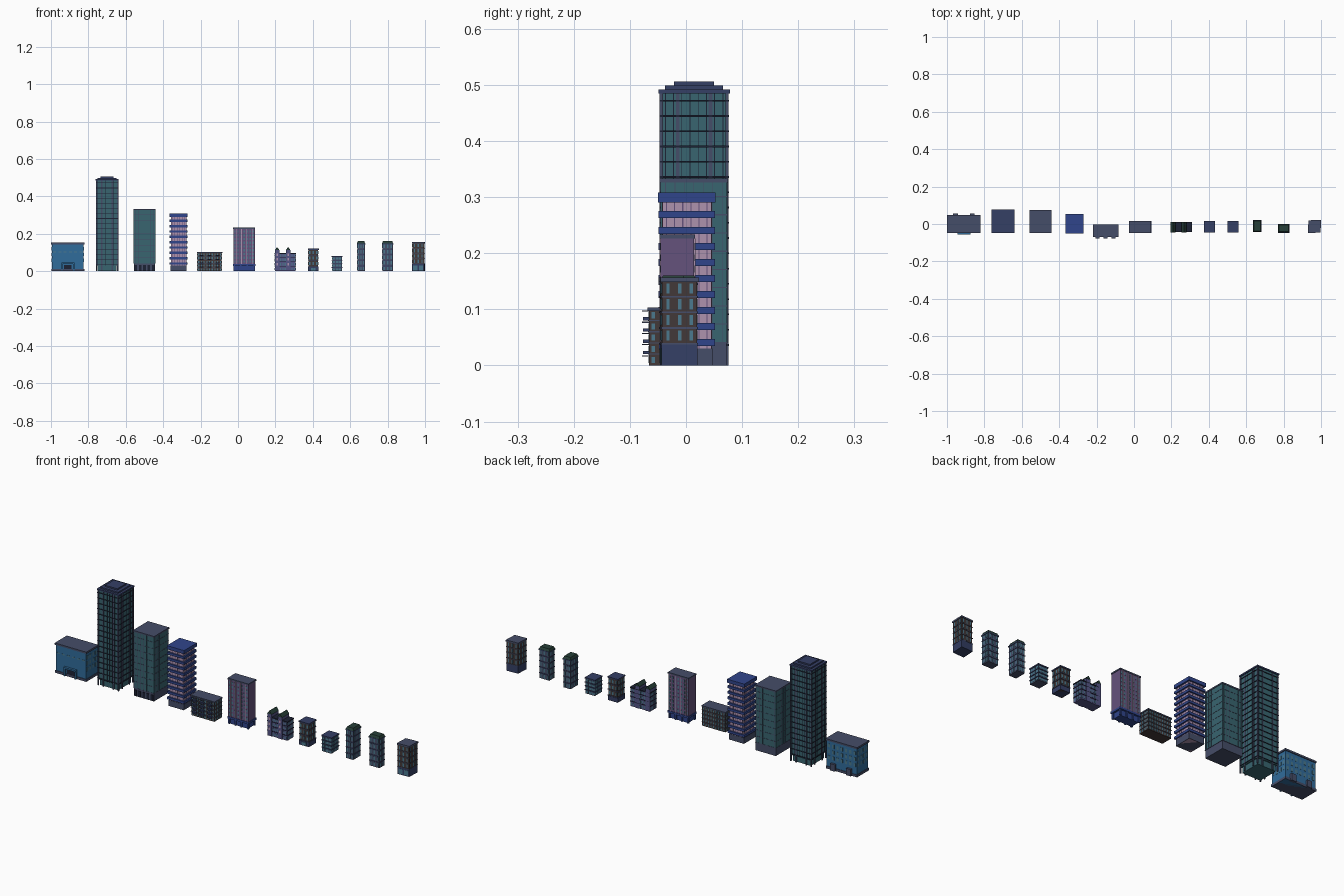
import bpy, bmesh

if "Cube" in bpy.data.objects:
    bpy.data.objects.remove(bpy.data.objects["Cube"])

mats = {}
COL = dict(teal=(.04, .13, .16), navy=(.035, .05, .13), slate=(.06, .075, .14), blue=(.03, .15, .33),
           royal=(.03, .06, .26), pink=(.42, .29, .42), purple=(.13, .085, .2), brown=(.055, .04, .04),
           dark=(.012, .016, .035), glass=(.07, .19, .27), green=(.02, .05, .04), violet=(.09, .09, .24))


def make(name, color, boxes):
    """One object from boxes (x0, x1, y0, y1, z0, z1[, top inset x, top inset y])."""
    bm = bmesh.new()
    for b in boxes:
        x0, x1, y0, y1, z0, z1 = b[:6]
        tx, ty = b[6:] if len(b) > 6 else (0, 0)
        v = [bm.verts.new(p) for p in (
            (x0, y0, z0), (x1, y0, z0), (x1, y1, z0), (x0, y1, z0),
            (x0 + tx, y0 + ty, z1), (x1 - tx, y0 + ty, z1), (x1 - tx, y1 - ty, z1), (x0 + tx, y1 - ty, z1))]
        for f in ((3, 2, 1, 0), (4, 5, 6, 7), (0, 1, 5, 4), (1, 2, 6, 5), (2, 3, 7, 6), (3, 0, 4, 7)):
            bm.faces.new([v[i] for i in f])
    me = bpy.data.meshes.new(name)
    bm.to_mesh(me)
    bm.free()
    if color not in mats:
        mats[color] = bpy.data.materials.new(color)
        mats[color].diffuse_color = (*COL[color], 1)
    me.materials.append(mats[color])
    ob = bpy.data.objects.new(name, me)
    bpy.context.collection.objects.link(ob)
    return ob


def slab(p, z0, z1, out=0.0):
    x0, x1, y0, y1 = p
    return (x0 - out, x1 + out, y0 - out, y1 + out, z0, z1)


def rings(p, zs, h, out):
    return [slab(p, z, z + h, out) for z in zs]


def facade(p, nx, ny, zs, w, h, d=.0012, sides="fblr"):
    """Window or pilaster boxes spread evenly over the chosen sides."""
    x0, x1, y0, y1 = p
    r = []
    for z in zs:
        for i in range(nx):
            c = x0 + (x1 - x0) * (i + .5) / nx
            if "f" in sides: r.append((c - w / 2, c + w / 2, y0 - d, y0 + d, z, z + h))
            if "b" in sides: r.append((c - w / 2, c + w / 2, y1 - d, y1 + d, z, z + h))
        for i in range(ny):
            c = y0 + (y1 - y0) * (i + .5) / ny
            if "l" in sides: r.append((x0 - d, x0 + d, c - w / 2, c + w / 2, z, z + h))
            if "r" in sides: r.append((x1 - d, x1 + d, c - w / 2, c + w / 2, z, z + h))
    return r


def steps(a, d, n):
    return [a + d * i for i in range(n)]


# Blue hall with porch and rear bays
p = (-.995, -.825, -.045, .045)
make("hall_walls", "blue", [slab(p, 0, .145)])
make("hall_trim", "slate", [slab(p, .143, .152, .004), slab(p, 0, .012, .003)])
make("hall_windows", "glass", facade(p, 7, 4, [.05, .08, .11], .012, .018, .001, "blr")
     + facade(p, 6, 0, [.10], .016, .006, .001, "f"))
make("hall_porch", "blue", [(-.945, -.875, -.057, -.04, .038, .046), (-.945, -.937, -.055, -.04, 0, .04),
                            (-.883, -.875, -.055, -.04, 0, .04)])
make("hall_door", "dark", [(-.93, -.89, -.047, -.04, 0, .034)])
make("hall_rear_bays", "slate", [(c - .013, c + .013, .04, .056, 0, .035) for c in (-.955, -.865)])

# Tall tower
p = (-.757, -.643, -.044, .073)
make("tower_walls", "teal", [slab(p, .03, .487), slab(p, 0, .03, -.006)])
make("tower_floor_bands", "dark", rings(p, steps(.035, .0272, 17), .003, .0035))
make("tower_pilasters", "slate", facade(p, 2, 2, [0], .007, .487, .002)
     + [(x - .003, x + .003, y - .003, y + .003, 0, .487) for x in p[:2] for y in p[2:]])
make("tower_mullions", "dark", facade(p, 8, 8, [.03], .0015, .457, .0008))
make("tower_roof", "navy", [slab(p, .485, .492, .005), slab(p, .492, .499, -.007), slab(p, .499, .506, -.023)])

# Mid tower
p = (-.558, -.442, -.045, .073)
make("mid_tower_walls", "teal", [slab(p, .04, .328)])
make("mid_tower_base", "slate", [slab(p, 0, .04, -.001)])
make("mid_tower_bands", "slate", rings(p, steps(.04, .0325, 9), .002, .001) + [slab(p, .326, .333, .002)])
make("mid_tower_mullions", "slate", facade(p, 7, 7, [.04], .0012, .288, .0007))
make("mid_tower_entrances", "dark", facade(p, 5, 0, [.002], .014, .03, .0015, "f"))

# Banded apartment block
p = (-.358, -.277, -.042, .045)
make("apartment_walls", "pink", [slab(p, 0, .30)])
make("apartment_balcony_bands", "royal", rings(p, steps(.035, .0285, 9), .012, .007) + [slab(p, .29, .308, .008)])
make("apartment_frames", "purple", facade(p, 6, 6, [.03], .002, .26, .0012))
make("apartment_base", "slate", [slab(p, 0, .03, .002)])

# Low balcony block
p = (-.217, -.087, -.066, -.006)
make("low_block_walls", "brown", [slab(p, 0, .098)])
make("low_block_floors", "slate", rings(p, steps(.019, .02, 4), .002, .002) + [slab(p, .097, .103, .003)])
z5 = steps(.004, .02, 5)
make("low_block_windows", "glass", facade(p, 9, 4, z5, .006, .011))
make("low_block_balconies", "navy", [(c - .011, c + .011, -.077, -.064, z, z + .006)
                                     for z in steps(.02, .02, 4) for c in (-.195, -.152, -.109)])
make("low_block_awnings", "slate", [(c - .011, c + .011, -.078, -.064, z, z + .002)
                                    for z in steps(.016, .02, 5) for c in (-.195, -.152, -.109)])

# Purple block on a blue open base
p = (-.024, .09, -.045, .014)
make("purple_block_walls", "purple", [slab(p, .036, .228)])
make("purple_block_base", "royal", [slab(p, .028, .038, .003), slab(p, 0, .03, -.006)]
     + [(x - .004, x + .004, y - .004, y + .004, 0, .03) for x in (-.02, .015, .05, .086) for y in (-.041, .01)])
make("purple_block_roof", "slate", [slab(p, .226, .233, .002)])
make("purple_block_windows", "glass", facade(p, 7, 0, steps(.046, .02, 9), .007, .012, .001, "fb"))
make("purple_block_fins", "pink", facade(p, 4, 0, [.038], .003, .188, .0025, "fb"))

# Gabled townhouses
p = (.197, .308, -.042, .008)
make("townhouse_walls", "violet", [slab(p, 0, .093)])
make("townhouse_trim", "dark", rings(p, [.024, .048, .072], .003, .002) + [slab(p, .092, .097, .002)])
make("townhouse_windows", "glass", facade(p, 9, 4, [.006, .031, .055, .078], .006, .012))
make("townhouse_gables", "violet", [(c - .012, c + .012, -.045, .01, .0, .112) for c in (.209, .268)])
make("townhouse_gable_roofs", "green", [(c - .013, c + .013, -.046, .011, .112, .128, .0125, 0) for c in (.209, .268)])
make("townhouse_gable_windows", "pink", [(c - .004, c + .004, -.0465, -.044, z, z + .013)
                                         for c in (.209, .268) for z in (.03, .056, .082)])

# Small corner shop house
p = (.376, .429, -.042, .013)
make("shop_walls", "brown", [slab(p, 0, .116)])
make("shop_trim", "navy", [slab(p, 0, .022, .001), slab(p, .114, .12, .003)] + rings(p, [.024, .054, .084], .003, .002))
make("shop_windows", "glass", facade(p, 3, 3, [.032, .062, .092], .008, .016))
make("shop_door", "glass", [(.39, .415, -.0445, -.04, .002, .018)])

# Small banded office
p = (.504, .556, -.042, .014)
make("small_office_walls", "slate", [slab(p, 0, .078)])
make("small_office_bands", "navy", rings(p, [.018, .037, .056], .004, .003) + [slab(p, .076, .082, .003)])
make("small_office_windows", "glass", facade(p, 3, 3, [.004, .024, .043, .062], .013, .011))

# Two narrow houses with mansard roofs
for n, p in (("left", (.638, .678, -.04, .018)), ("right", (.772, .828, -.044, -.002))):
    make(n + "_house_walls", "slate", [slab(p, 0, .145)])
    make(n + "_house_trim", "navy", rings(p, steps(.026, .03, 4), .003, .002) + [slab(p, .143, .148, .003)])
    make(n + "_house_windows", "glass", facade(p, 3, 3, steps(.005, .03, 5), .007, .018))
    make(n + "_house_roof", "green", [slab(p, .148, .16, .002) + (.005, .005)])

# Dark corner house
p = (.934, .996, -.044, .018)
parts = [make("corner_walls", "brown", [slab(p, .035, .15)]),
         make("corner_base", "navy", [slab(p, 0, .037, .001)]),
         make("corner_trim", "slate", rings(p, [.037, .065, .093, .121], .003, .002) + [slab(p, .149, .157, .003)]),
         make("corner_windows", "glass", facade(p, 3, 3, [.044, .072, .1, .128], .006, .018)),
         make("corner_shopfront", "glass", facade(p, 2, 0, [.004], .022, .026, .002, "f"))]
for ob in parts:
    for v in ob.data.vertices:
        v.co.x += .05 * (v.co.y + .013)
        v.co.y += .05 * (v.co.x - .965)

for m in bpy.data.materials:
    if m.users and not m.is_grease_pencil:
        m.use_nodes = True
        m.node_tree.nodes["Principled BSDF"].inputs["Base Color"].default_value = m.diffuse_color
